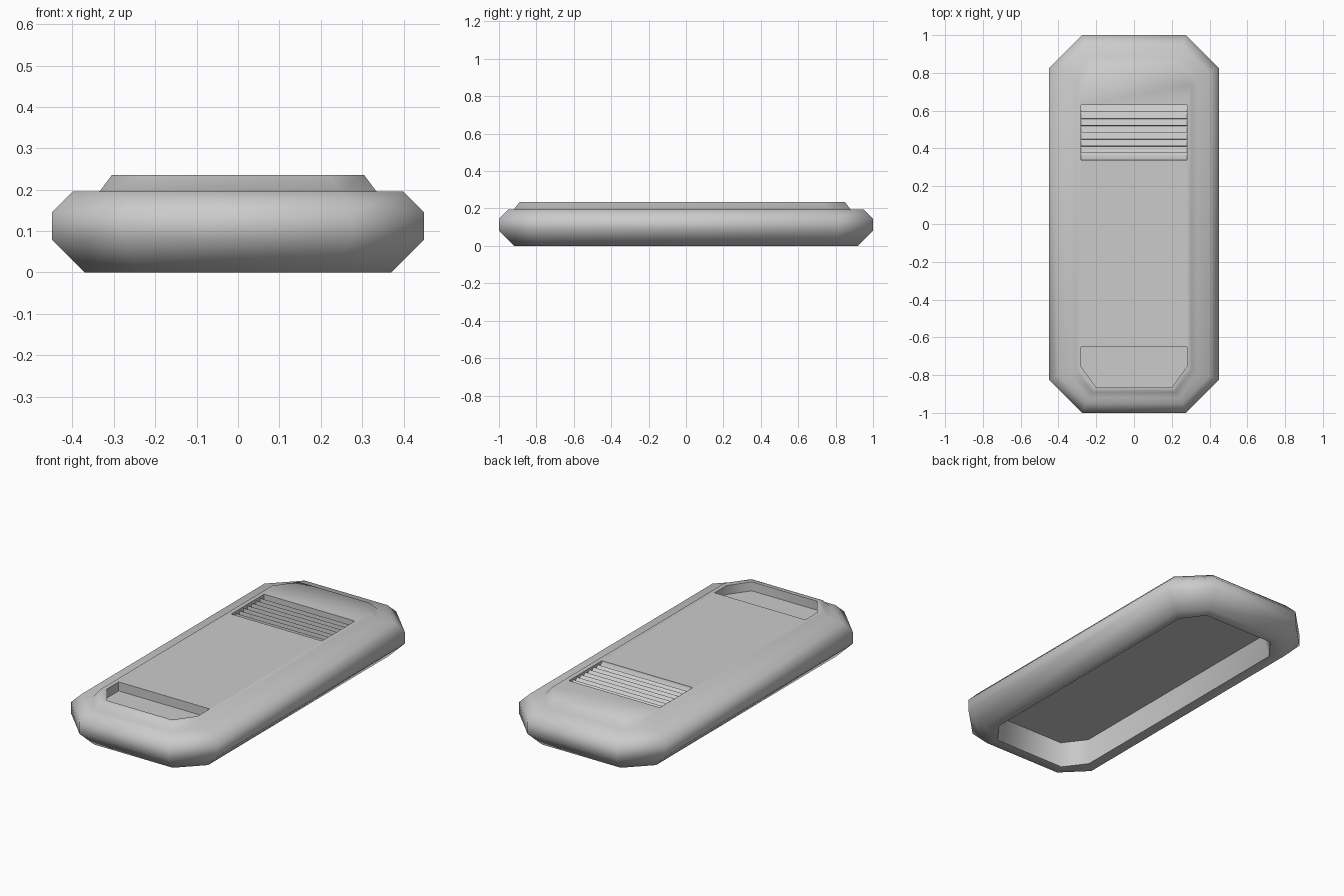
import bpy, bmesh, math

if "Cube" in bpy.data.objects:
    bpy.data.objects.remove(bpy.data.objects["Cube"])


def octagon(hx, y0, y1, cx, cy, z):
    """Chamfered rectangle: half width, front and back y, corner cut sizes, height."""
    return [(hx - cx, y0, z), (hx, y0 + cy, z), (hx, y1 - cy, z), (hx - cx, y1, z),
            (cx - hx, y1, z), (-hx, y1 - cy, z), (-hx, y0 + cy, z), (cx - hx, y0, z)]


def inset(d, z):
    """Body outline moved inwards evenly by d."""
    c = 0.175 - 0.586 * d
    return octagon(0.45 - d, d - 1, 1 - d, c, c, z)


def loft(name, rings):
    """Skin a stack of equal rings and cap both ends."""
    bm = bmesh.new()
    loops = [[bm.verts.new(p) for p in ring] for ring in rings]
    n = len(loops[0])
    for a, b in zip(loops, loops[1:]):
        for i in range(n):
            j = (i + 1) % n
            bm.faces.new((a[i], a[j], b[j], b[i]))
    bm.faces.new(loops[0])
    bm.faces.new(loops[-1])
    bmesh.ops.recalc_face_normals(bm, faces=bm.faces[:])
    mesh = bpy.data.meshes.new(name)
    bm.to_mesh(mesh)
    bm.free()
    obj = bpy.data.objects.new(name, mesh)
    bpy.context.collection.objects.link(obj)
    return obj


def carve(target, cutter):
    """Subtract the cutter, then delete it."""
    mod = target.modifiers.new("cut", 'BOOLEAN')
    mod.operation = 'DIFFERENCE'
    mod.solver = 'EXACT'
    mod.object = cutter
    bpy.context.view_layer.objects.active = target
    bpy.ops.object.modifier_apply(modifier=mod.name)
    bpy.data.objects.remove(cutter, do_unlink=True)


# Casing: hollow underside, bevelled sides, raised top plate
casing = loft("casing", [
    octagon(0.29, -0.84, 0.84, 0.09, 0.12, 0.13),
    octagon(0.31, -0.86, 0.86, 0.09, 0.12, 0.0),
    inset(0.08, 0.0),
    inset(0.0, 0.08),
    inset(0.0, 0.145),
    inset(0.05, 0.195),
    octagon(0.335, -0.92, 0.88, 0.09, 0.12, 0.195),
    octagon(0.305, -0.89, 0.85, 0.085, 0.115, 0.235)])

# Front finger recess
recess = [(-0.28, -0.65), (-0.28, -0.755), (-0.2, -0.865),
          (0.2, -0.865), (0.28, -0.755), (0.28, -0.65)]
carve(casing, loft("recess_cutter", [[(x, y, z) for x, y in recess] for z in (0.185, 0.3)]))

# Louvred vent: saw-tooth floor swept across the width
slats, y0, y1 = 8, 0.34, 0.63
pitch = (y1 - y0) / slats
profile = [(y1, 0.3), (y0, 0.3)]
for i in range(slats):
    profile += [(y0 + i * pitch, 0.226), (y0 + (i + 0.96) * pitch, 0.195)]
profile.append((y1, 0.195))
carve(casing, loft("vent_cutter", [[(x, y, z) for y, z in profile] for x in (-0.28, 0.28)]))

# Smooth bevels, crisp cut edges
bpy.ops.object.select_all(action='DESELECT')
casing.select_set(True)
bpy.context.view_layer.objects.active = casing
bpy.ops.object.shade_smooth_by_angle(angle=math.radians(60))
